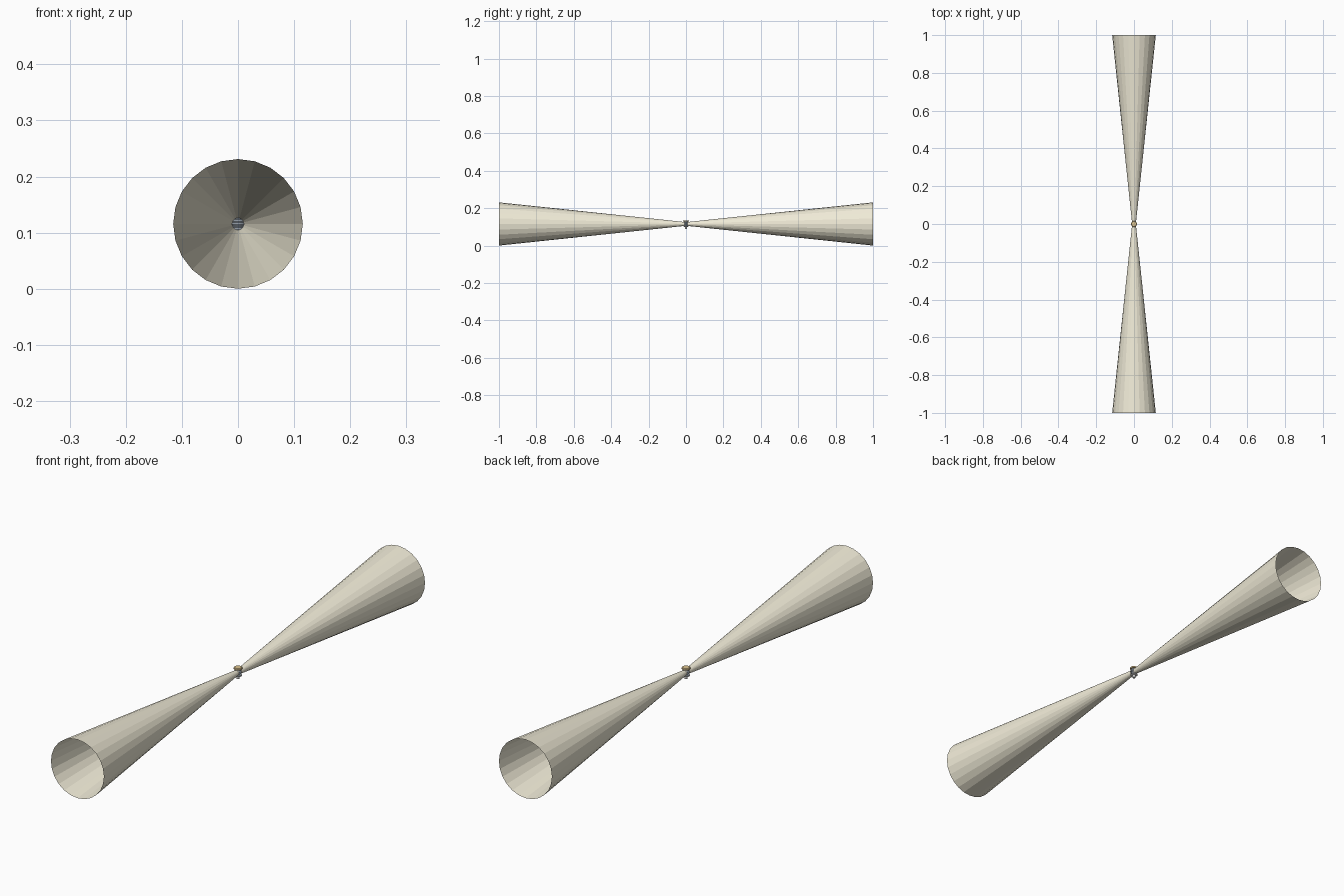
import bpy, bmesh, math

if "Cube" in bpy.data.objects:
    bpy.data.objects.remove(bpy.data.objects["Cube"])

CZ = 0.1157   # height of the beam axis
R = 0.1155    # wide end radius of the beams


def material(name, rgb):
    m = bpy.data.materials.new(name)
    m.diffuse_color = (*rgb, 1)
    m.use_nodes = True
    m.node_tree.nodes["Principled BSDF"].inputs["Base Color"].default_value = m.diffuse_color
    return m


cream = material("beam_cream", (0.87, 0.83, 0.68))
tan = material("cap_tan", (0.72, 0.55, 0.28))
glass = material("lens_blue_grey", (0.42, 0.48, 0.55))


def lathe(name, profile, sides, mat=None, along_y=0):
    """Spin (radius, position) points round z, or round the beam axis if along_y is +-1."""
    bm = bmesh.new()
    rings = []
    for r, h in profile:
        ring = []
        for i in range(sides):
            a = math.tau * i / sides
            c, s = r * math.cos(a), r * math.sin(a)
            ring.append(bm.verts.new((c, along_y * h, CZ + s) if along_y else (c, s, h)))
        rings.append(ring)
    for a, b in zip(rings, rings[1:]):
        for i in range(sides):
            j = (i + 1) % sides
            quad = (a[i], a[j], b[j], b[i])
            # keep the normals pointing away from the axis
            bm.faces.new(quad[::-1] if along_y > 0 else quad)
    if not along_y:
        bm.faces.new(rings[0][::-1])
        bm.faces.new(rings[-1])
    mesh = bpy.data.meshes.new(name)
    bm.to_mesh(mesh)
    bm.free()
    ob = bpy.data.objects.new(name, mesh)
    bpy.context.collection.objects.link(ob)
    if mat:
        mesh.materials.append(mat)
    return ob


# Two open light beams
for side, name in ((-1, "front_beam"), (1, "back_beam")):
    lathe(name, [(0.0105, 0.008), (R, 1.0)], 24, cream, side)

# Ribbed lens drum between the beams
ribs = []
for k in range(5):
    z = CZ - 0.0125 + k * 0.005
    ribs += [(0.0105, z), (0.0125, z + 0.0025)]
ribs.append((0.0105, CZ + 0.0125))
lathe("lens", ribs, 16, glass)

# Cap, collar and stem of the lamp
lathe("cap", [(0.0155, CZ + 0.0125), (0.0155, CZ + 0.0175), (0.013, CZ + 0.0195)], 16, tan)
lathe("collar", [(0.009, CZ - 0.0155), (0.0145, CZ - 0.0135), (0.0145, CZ - 0.0115)], 16)
lathe("stem", [(0.006, CZ - 0.026), (0.006, CZ - 0.015)], 12)
